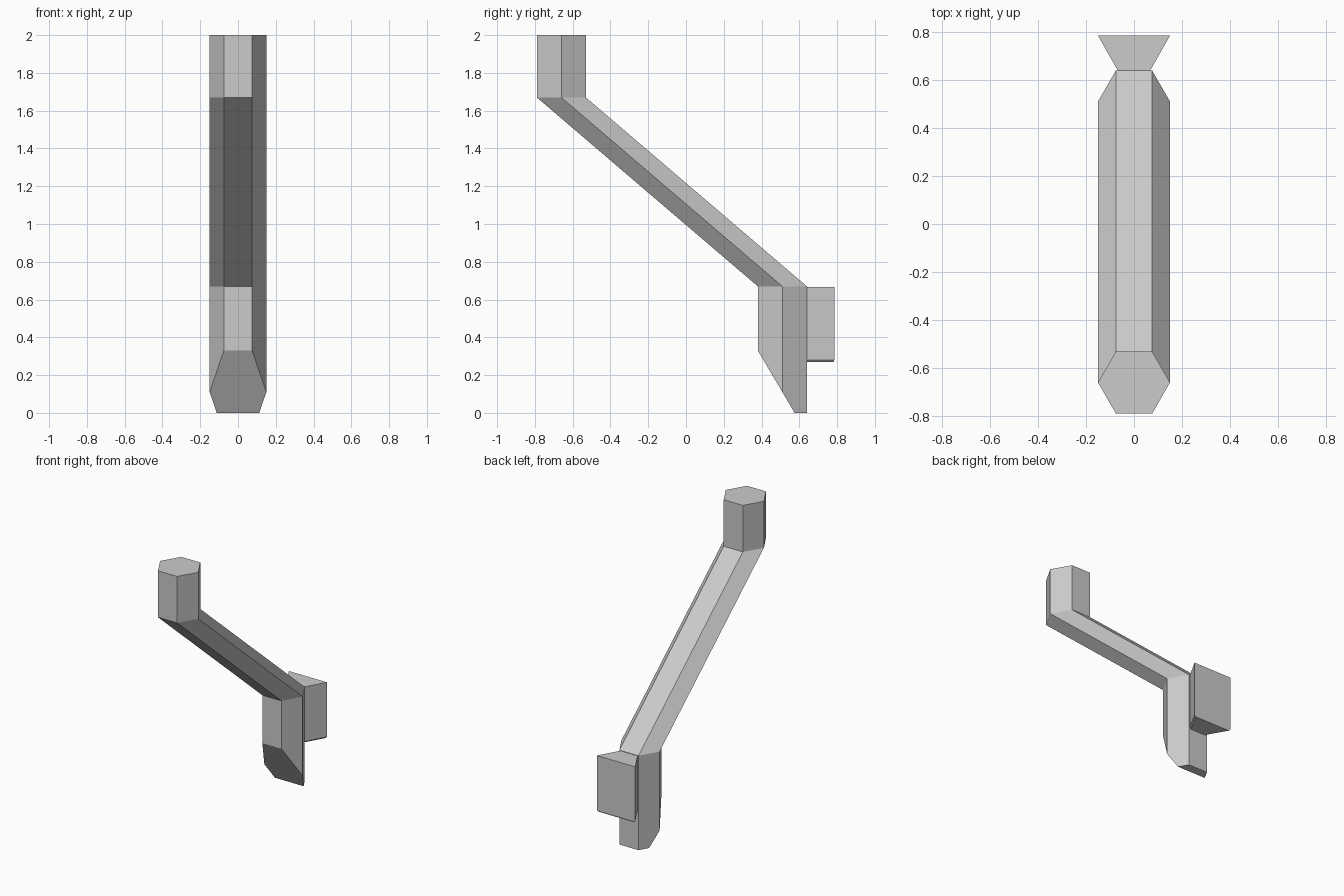
import bpy, bmesh
from math import cos, sin, pi
from mathutils import Vector

cube = bpy.data.objects.get("Cube")
if cube:
    bpy.data.objects.remove(cube, do_unlink=True)

grey = bpy.data.materials.new("plain grey")
grey.use_nodes = True
colour = (0.6, 0.6, 0.6, 1)
grey.diffuse_color = colour
grey.node_tree.nodes["Principled BSDF"].inputs["Base Color"].default_value = colour


def finish(bm, name):
    bmesh.ops.recalc_face_normals(bm, faces=bm.faces)
    mesh = bpy.data.meshes.new(name)
    bm.to_mesh(mesh)
    bm.free()
    mesh.materials.append(grey)
    obj = bpy.data.objects.new(name, mesh)
    bpy.context.collection.objects.link(obj)


def loft(rings):
    """Skin matching closed rings and cap both ends."""
    bm = bmesh.new()
    loops = [[bm.verts.new(p) for p in ring] for ring in rings]
    for a, b in zip(loops, loops[1:]):
        for i in range(len(a)):
            j = (i + 1) % len(a)
            bm.faces.new((a[i], a[j], b[j], b[i]))
    bm.faces.new(loops[0])
    bm.faces.new(loops[-1])
    return bm


# Bent hexagonal bar, swept down its path with level joints
def hexagon(y, z, r=0.15):
    return [(r * cos(k * pi / 3), y + r * sin(k * pi / 3), z) for k in range(6)]


path = [(-0.66, 2), (-0.66, 1.67), (0.51, 0.67), (0.51, 0)]
bar = loft([hexagon(y, z) for y, z in path])

# Slanted cut across the front of the foot only
foot = [f for f in bar.faces if all(v.co.z < 0.7 for v in f.verts)]
foot_edges = {e for f in foot for e in f.edges}
foot_verts = {v for f in foot for v in f.verts}
bmesh.ops.bisect_plane(
    bar, geom=list(foot_verts) + list(foot_edges) + foot, dist=1e-5,
    plane_co=Vector((0, 0.575, 0)), plane_no=Vector((0, -0.33, -0.195)),
    clear_outer=True)
bmesh.ops.holes_fill(bar, edges=[e for e in bar.edges if e.is_boundary], sides=0)
finish(bar, "bent_bar")


# Flared block behind the foot, with a fine chamfer under its sides
def flare(z, inset=0):
    wide, narrow, back = 0.15 - inset, 0.067 - inset, 0.785 - inset / 3
    return [(-narrow, 0.638, z), (narrow, 0.638, z), (wide, back, z), (-wide, back, z)]


finish(loft([flare(0.667), flare(0.28), flare(0.27, 0.01)]), "back_block")
